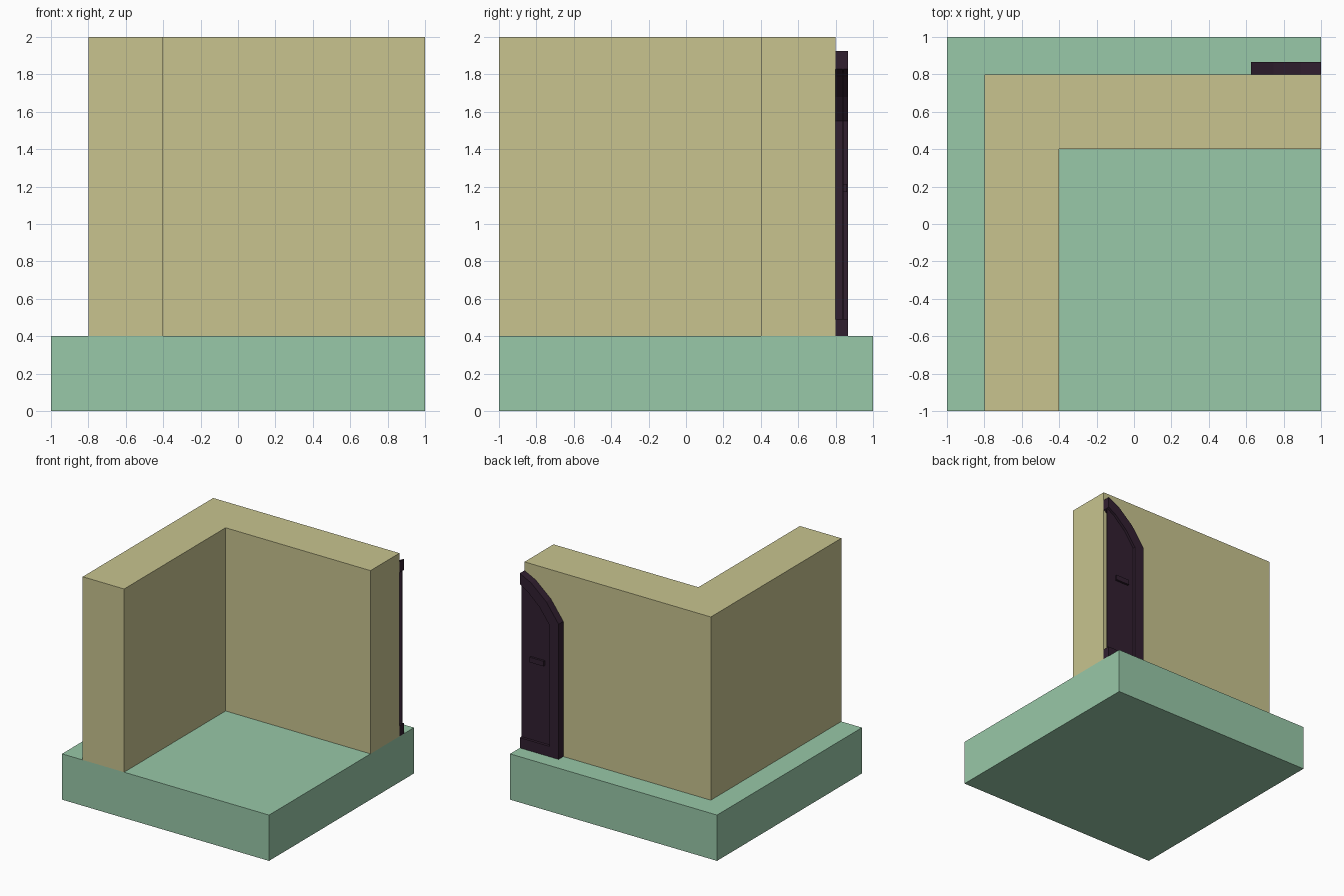
import bpy, bmesh

if "Cube" in bpy.data.objects:
    bpy.data.objects.remove(bpy.data.objects["Cube"])


def material(name, rgb):
    m = bpy.data.materials.new(name)
    m.diffuse_color = (*rgb, 1)
    m.use_nodes = True
    m.node_tree.nodes["Principled BSDF"].inputs["Base Color"].default_value = m.diffuse_color
    return m


GREEN = material("pale_green", (0.314, 0.578, 0.392))
SAND = material("sand", (0.578, 0.552, 0.275))
PLUM = material("dark_plum", (0.031, 0.014, 0.030))


def prism(name, polys, axis, lo, hi, mat):
    """Extrude joined outline polygons along z (axis 2) or y (axis 1)."""
    bm = bmesh.new()
    for poly in polys:
        pts = [(a, b, lo) if axis == 2 else (a, lo, b) for a, b in poly]
        bm.faces.new([bm.verts.new(p) for p in pts])
    bmesh.ops.remove_doubles(bm, verts=bm.verts, dist=1e-5)
    ext = bmesh.ops.extrude_face_region(bm, geom=bm.faces[:], use_keep_orig=True)
    for v in ext["geom"]:
        if isinstance(v, bmesh.types.BMVert):
            v.co[axis] = hi
    bmesh.ops.recalc_face_normals(bm, faces=bm.faces)
    me = bpy.data.meshes.new(name)
    bm.to_mesh(me)
    bm.free()
    me.materials.append(mat)
    ob = bpy.data.objects.new(name, me)
    bpy.context.collection.objects.link(ob)
    return ob


def rect(x0, x1, y0, y1):
    return [(x0, y0), (x1, y0), (x1, y1), (x0, y1)]


# floor slab and L-shaped corner wall
prism("floor_slab", [rect(-1, 1, -1, 1)], 2, 0, 0.4, GREEN)
prism("corner_wall", [[(-0.8, -1), (-0.4, -1), (-0.4, 0.4), (1, 0.4),
                       (1, 0.8), (-0.8, 0.8)]], 2, 0.4, 2, SAND)

# half arched door on the back wall, cut off at x = 1
outer = [(1, 0.4), (0.625, 0.4), (0.625, 1.58), (0.745, 1.745), (0.89, 1.87), (1, 1.925)]
inner = [(1, 0.49), (0.715, 0.49), (0.715, 1.55), (0.81, 1.68), (0.925, 1.785), (1, 1.83)]
strips = [[outer[i], outer[i + 1], inner[i + 1], inner[i]] for i in range(5)]
prism("door_frame", strips, 1, 0.8, 0.865, PLUM)
prism("door_panel", [inner], 1, 0.836, 0.842, PLUM)
prism("door_slot_plate", [rect(0.775, 0.91, 1.17, 1.215)], 1, 0.842, 0.86, PLUM)
